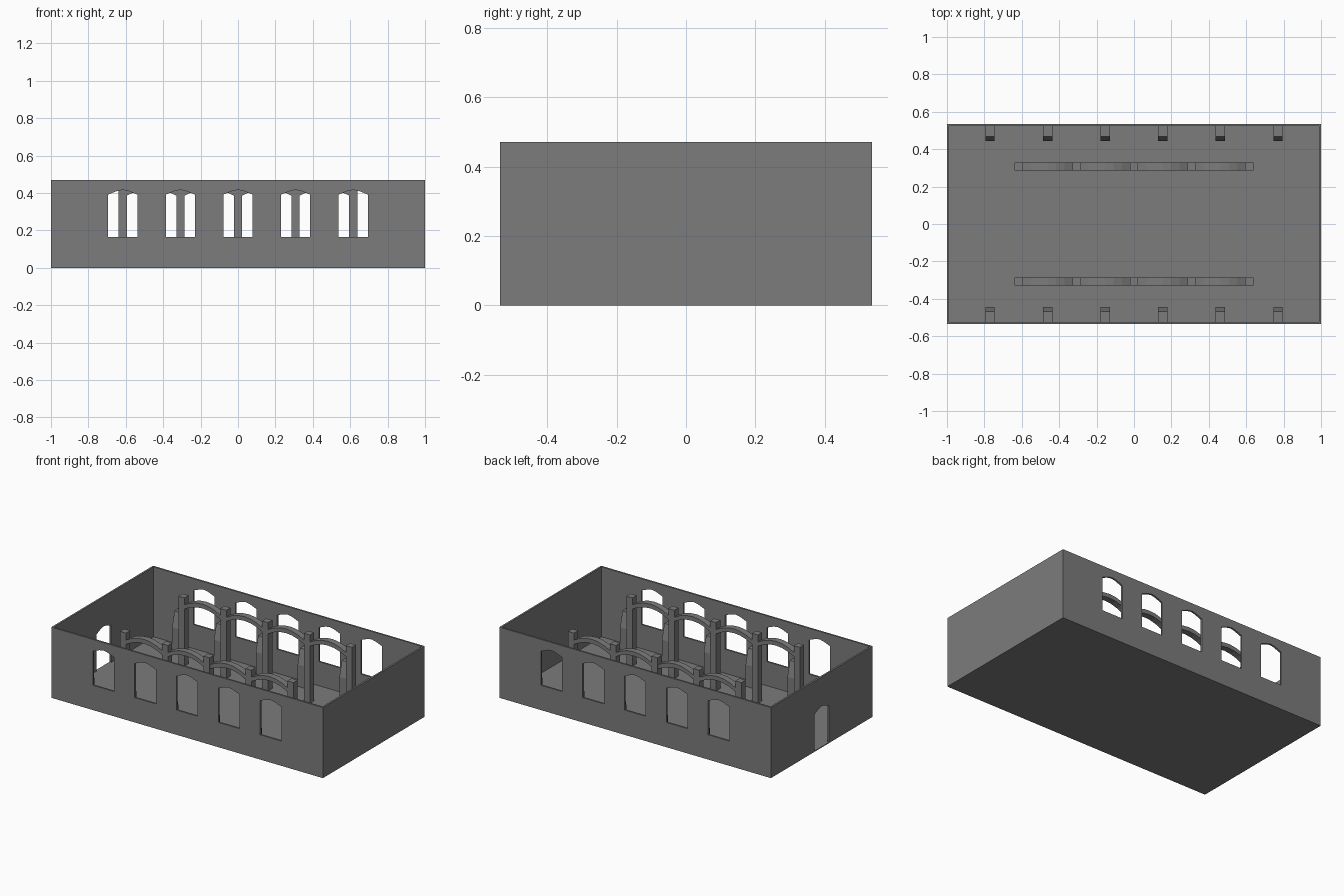
import bpy, bmesh, math
from mathutils import Vector

if "Cube" in bpy.data.objects:
    bpy.data.objects.remove(bpy.data.objects["Cube"])

stone = bpy.data.materials.new("grey stone")
stone.diffuse_color = (0.2, 0.2, 0.2, 1)
stone.use_nodes = True
stone.node_tree.nodes["Principled BSDF"].inputs["Base Color"].default_value = stone.diffuse_color


def prism(name, pts, origin, u, v, depth):
    """Extrude a 2D profile (axes u, v) along the vector depth."""
    o, u, v, d = Vector(origin), Vector(u), Vector(v), Vector(depth)
    bm = bmesh.new()
    face = bm.faces.new([bm.verts.new(o + u * a + v * b) for a, b in pts])
    ext = bmesh.ops.extrude_face_region(bm, geom=[face])["geom"]
    bmesh.ops.translate(bm, verts=[e for e in ext if isinstance(e, bmesh.types.BMVert)], vec=d)
    bmesh.ops.recalc_face_normals(bm, faces=bm.faces)
    me = bpy.data.meshes.new(name)
    bm.to_mesh(me)
    bm.free()
    me.materials.append(stone)
    ob = bpy.data.objects.new(name, me)
    bpy.context.collection.objects.link(ob)
    return ob


def box(name, x0, x1, y0, y1, z0, z1):
    return prism(name, [(x0, y0), (x1, y0), (x1, y1), (x0, y1)],
                 (0, 0, z0), (1, 0, 0), (0, 1, 0), (0, 0, z1 - z0))


def opening(z0, z1):
    """Low four-segment arched opening profile."""
    return [(-.078, z0), (.078, z0), (.078, z1 - .025), (.03, z1 - .006),
            (0, z1), (-.03, z1 - .006), (-.078, z1 - .025)]


def cut(wall, cutters):
    for c in cutters:
        m = wall.modifiers.new("opening", 'BOOLEAN')
        m.operation, m.solver, m.object = 'DIFFERENCE', 'EXACT', c
        c.hide_render = True
    bpy.context.view_layer.update()
    me = bpy.data.meshes.new_from_object(wall.evaluated_get(bpy.context.evaluated_depsgraph_get()))
    wall.modifiers.clear()
    wall.data = me
    for c in cutters:
        bpy.data.objects.remove(c)


W, D, H, T = 1.0, .535, .47, .012
STEP = .308

# floor and plain end wall
box("floor", -W, W, -D, D, 0, .005)
box("right_wall", W - T, W, -D, D, 0, H)

# end wall with the doorway
left = box("left_wall", -W, -W + T, -D, D, 0, H)
cut(left, [prism("door_cutter", opening(.005, .275), (-W - .05, 0, 0),
                 (0, 1, 0), (0, 0, 1), (.1, 0, 0))])

for side, label in ((-1, "front"), (1, "back")):
    # long wall with five windows
    ya, yb = sorted((side * D, side * (D - T)))
    wall = box(label + "_wall", -W + T, W - T, ya, yb, 0, H)
    cut(wall, [prism("window_cutter", opening(.165, .417), (i * STEP, side * D - .05, 0),
                     (1, 0, 0), (0, 0, 1), (0, .1, 0)) for i in range(-2, 3)])

    # wall buttresses with sloped shoulders
    for i in range(6):
        x = (i - 2.5) * STEP
        prism(label + "_buttress", [(.523, 0), (.443, 0), (.443, .15), (.468, .25), (.523, .25)],
              (x - .025, 0, 0), (0, side, 0), (0, 0, 1), (.05, 0, 0))

    # arcade columns
    y = side * .307
    for i in range(-2, 3):
        x = i * STEP
        box(label + "_column", x - .022, x + .022, y - .022, y + .022, 0, .46)

    # shallow arches between columns
    n, half = 6, STEP / 2 - .02
    ts = [-1 + 2 * k / n for k in range(n + 1)]
    low = [(t * half, .385 + .04 * (1 - t * t)) for t in ts]
    high = [(a, b + .028) for a, b in reversed(low)]
    for i in range(4):
        prism(label + "_arch", low + high, ((i - 1.5) * STEP, y - .021, 0),
              (1, 0, 0), (0, 0, 1), (0, .042, 0))
